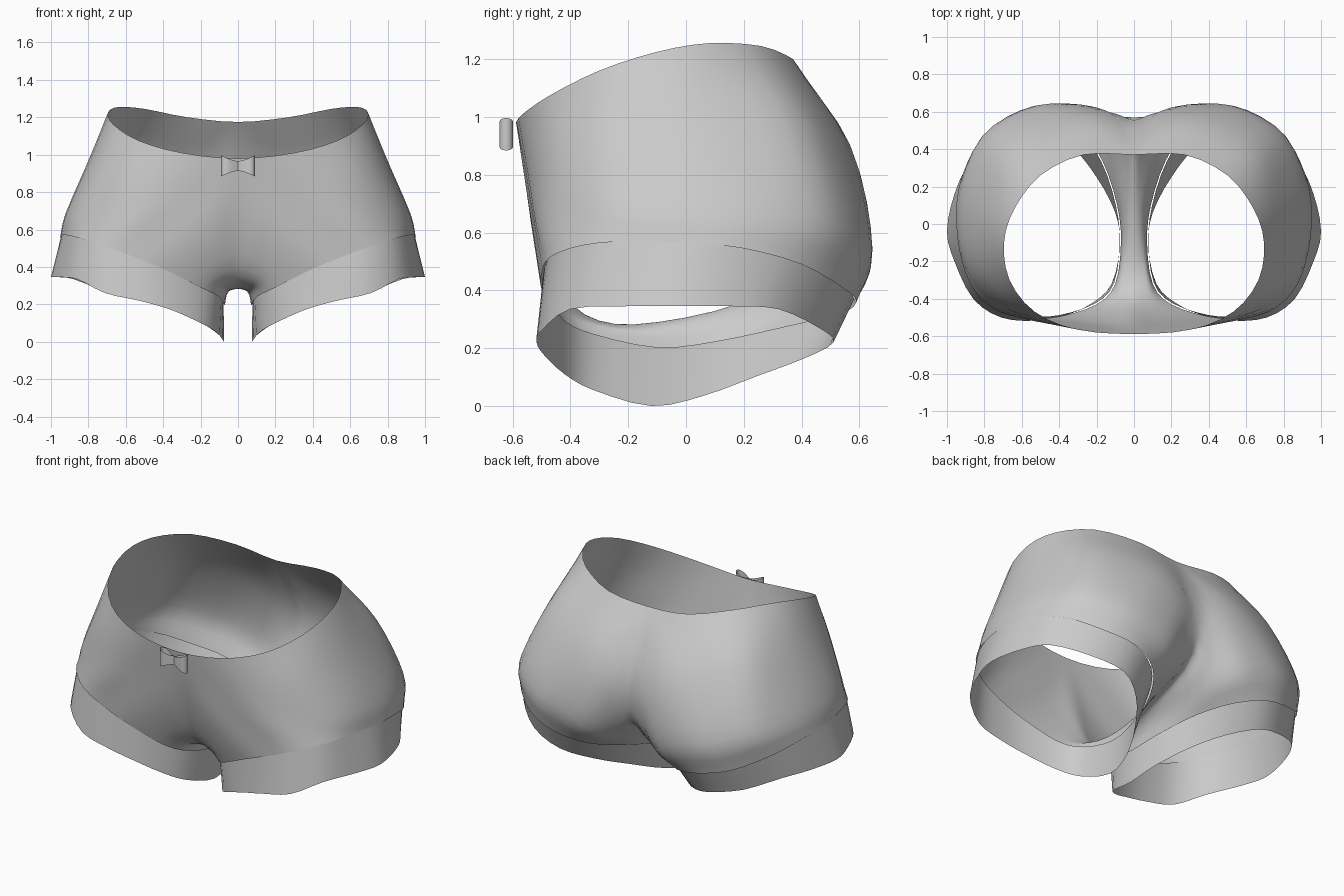
import bpy, math
from mathutils import Vector

if "Cube" in bpy.data.objects:
    bpy.data.objects.remove(bpy.data.objects["Cube"])

AROUND, DOWN = 3, 4   # subdivisions between control points

fabric = bpy.data.materials.new("grey_fabric")
fabric.diffuse_color = (0.6, 0.6, 0.6, 1)
fabric.use_nodes = True
fabric.node_tree.nodes["Principled BSDF"].inputs["Base Color"].default_value = fabric.diffuse_color

# Rings around one leg: inner thigh, front, outside, back
# Waist half-loop plus centre seam through the crotch
seam_and_waist = [
    (0, -.1, .29), (0, -.3, .295), (0, -.43, .40), (0, -.53, .68),
    (0, -.588, .98), (.3, -.565, 1.01), (.53, -.47, 1.075), (.665, -.3, 1.16),
    (.695, -.1, 1.225), (.64, .08, 1.255), (.5, .26, 1.245), (.27, .37, 1.2),
    (0, .37, 1.175), (0, .555, .84), (0, .52, .52), (0, .2, .36)]
# Upper hip ring
upper_hip = [
    (.035, -.1, .28), (.04, -.3, .29), (.06, -.43, .38), (.12, -.525, .6),
    (.19, -.555, .79), (.45, -.535, .82), (.64, -.45, .89), (.75, -.29, .96),
    (.795, -.07, .98), (.76, .17, .99), (.66, .4, .98), (.42, .535, .92),
    (.2, .575, .88), (.1, .59, .68), (.07, .49, .43), (.04, .17, .33)]
# Lower hip ring
lower_hip = [
    (.06, -.1, .25), (.08, -.31, .28), (.13, -.43, .34), (.26, -.51, .49),
    (.4, -.525, .61), (.6, -.505, .64), (.77, -.4, .67), (.88, -.24, .69),
    (.92, -.02, .69), (.895, .24, .68), (.79, .48, .65), (.58, .615, .58),
    (.38, .645, .54), (.23, .605, .44), (.13, .43, .34), (.07, .13, .28)]
# Top of the leg band
band_top = [
    (.07, -.1, .195), (.1, -.32, .24), (.2, -.43, .29), (.4, -.495, .39),
    (.56, -.5, .455), (.72, -.47, .515), (.85, -.36, .555), (.92, -.2, .57),
    (.95, 0, .565), (.935, .2, .545), (.85, .40, .49), (.68, .54, .41),
    (.48, .59, .36), (.3, .52, .31), (.17, .34, .265), (.09, .1, .215)]
# Hem of the leg band
band_hem = [
    (.075, -.12, .0), (.12, -.32, .055), (.22, -.42, .11), (.37, -.49, .175),
    (.53, -.517, .22), (.71, -.5, .26), (.86, -.4, .335), (.96, -.2, .345),
    (1, -.04, .345), (.96, .16, .345), (.88, .32, .335), (.71, .46, .27),
    (.5, .51, .22), (.33, .41, .165), (.2, .25, .105), (.1, .06, .035)]


def spline(a, b, c, d, t):
    return 0.5 * (2 * b + (c - a) * t + (2 * a - 5 * b + 4 * c - d) * t * t
                  + (3 * b - a - 3 * c + d) * t ** 3)


def mirrored(p):
    return Vector((-p.x, p.y, p.z))


def smooth_ring(points, corners=()):
    pts = [Vector(p) for p in points]
    n, out = len(pts), []
    for i in range(n):
        b, c = pts[i], pts[(i + 1) % n]
        a = mirrored(c) if i in corners else pts[i - 1]
        d = mirrored(b) if (i + 1) % n in corners else pts[(i + 2) % n]
        out += [spline(a, b, c, d, k / AROUND) for k in range(AROUND)]
    return out


def smooth_column(col):
    first = mirrored(col[1]) if col[0].x < 1e-5 else 2 * col[0] - col[1]
    pts = [first] + col + [2 * col[-1] - col[-2]]
    out = []
    for i in range(1, len(pts) - 2):
        out += [spline(*pts[i - 1:i + 3], k / DOWN) for k in range(DOWN)]
    return out + [col[-1]]


def make_tube(name, columns, mirror=False):
    """Skin a closed loop of columns, each running top to bottom."""
    n, rows = len(columns), len(columns[0])
    verts = [p for col in columns for p in col]
    faces = []
    for j in range(n):
        a, b = j * rows, (j + 1) % n * rows
        faces += [(a + i, a + i + 1, b + i + 1, b + i) for i in range(rows - 1)]
    mesh = bpy.data.meshes.new(name)
    mesh.from_pydata(verts, [], faces)
    mesh.materials.append(fabric)
    obj = bpy.data.objects.new(name, mesh)
    bpy.context.collection.objects.link(obj)
    bpy.ops.object.select_all(action='DESELECT')
    obj.select_set(True)
    bpy.context.view_layer.objects.active = obj
    bpy.ops.object.shade_smooth_by_angle(angle=math.radians(50))
    if mirror:
        mod = obj.modifiers.new("mirror", 'MIRROR')
        mod.merge_threshold = 0.0005
    return obj


# Body of the shorts
rings = [smooth_ring(seam_and_waist, (4, 12))]
rings += [smooth_ring(r) for r in (upper_hip, lower_hip, band_top)]
make_tube("shorts_body", [smooth_column(list(c)) for c in zip(*rings)], True)

# Leg bands, tucked slightly inside the body's lower edge
leg_axis = Vector((0.52, 0.0, 0.0))
tucked = []
for p in rings[-1]:
    q = leg_axis + (p - leg_axis) * 0.985
    tucked.append(Vector((q.x, q.y, p.z + 0.008)))
make_tube("leg_bands", [list(c) for c in zip(tucked, smooth_ring(band_hem))], True)

# Ribbon bow: a figure-eight strip, taller towards its tips
bow = []
for k in range(40):
    t = math.tau * (k + 0.5) / 40
    x, y = 0.09 * math.sin(t), -0.622 + 0.023 * math.sin(2 * t)
    half = 0.026 + 0.03 * abs(math.sin(t)) ** 1.5
    bow.append([Vector((x, y, 0.94 + half)), Vector((x, y, 0.94 - half))])
make_tube("ribbon_bow", bow)
